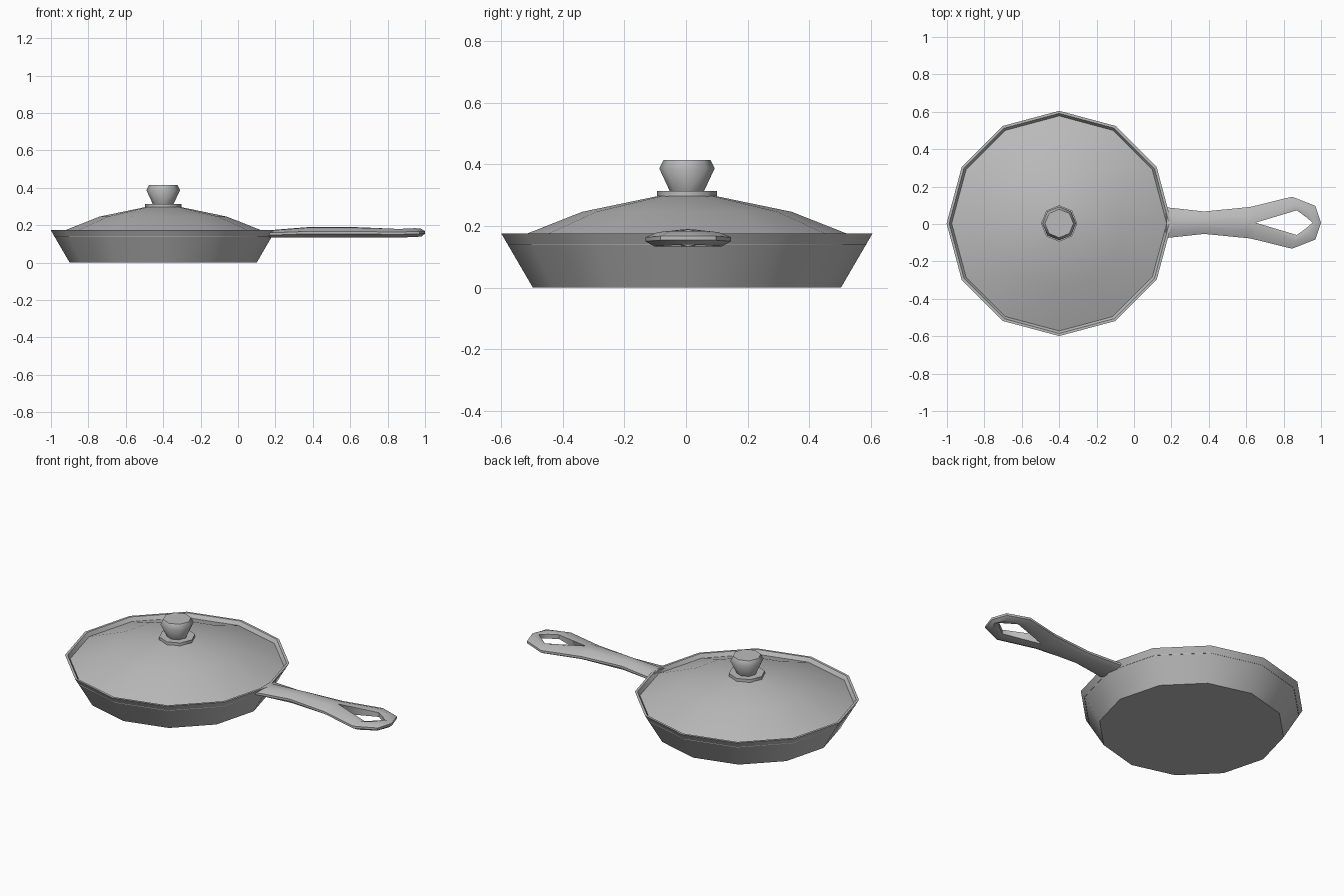
import bpy, bmesh, math

cube = bpy.data.objects.get("Cube")
if cube:
    bpy.data.objects.remove(cube, do_unlink=True)

# One grey metal for everything
metal = bpy.data.materials.new("grey metal")
metal.use_nodes = True
grey = (0.5, 0.5, 0.5, 1)
metal.diffuse_color = grey
metal.node_tree.nodes["Principled BSDF"].inputs["Base Color"].default_value = grey

PAN_X, PAN_Y = -0.4, 0.003


def finish(bm, name, location, angle):
    """Turn a bmesh into a smooth-shaded object with sharp corners."""
    bmesh.ops.recalc_face_normals(bm, faces=bm.faces)
    mesh = bpy.data.meshes.new(name)
    bm.to_mesh(mesh)
    bm.free()
    mesh.materials.append(metal)
    obj = bpy.data.objects.new(name, mesh)
    obj.location = location
    bpy.context.collection.objects.link(obj)
    bpy.ops.object.select_all(action="DESELECT")
    obj.select_set(True)
    bpy.context.view_layer.objects.active = obj
    bpy.ops.object.shade_smooth_by_angle(angle=math.radians(angle))
    return obj


def turned(name, profile, sides, angle):
    """Revolve a (radius, height) profile and close both ends."""
    bm = bmesh.new()
    rings = [[bm.verts.new((r * math.cos(math.tau * i / sides),
                            r * math.sin(math.tau * i / sides), z))
              for i in range(sides)] for r, z in profile]
    for a, b in zip(rings, rings[1:]):
        for i in range(sides):
            j = (i + 1) % sides
            bm.faces.new((a[i], a[j], b[j], b[i]))
    bm.faces.new(rings[0])
    bm.faces.new(rings[-1])
    return finish(bm, name, (PAN_X, PAN_Y, 0), angle)


# Twelve-sided pan, hollow with a thin rim
turned("pan_body", [(0.5, 0), (0.602, 0.175), (0.588, 0.175), (0.49, 0.015)], 12, 40)

# Domed lid sunk just inside the rim
turned("lid", [(0.583, 0.14), (0.583, 0.15), (0.34, 0.246), (0.09, 0.298)], 12, 40)

# Knob on its collar
turned("knob_collar", [(0.097, 0.293), (0.097, 0.314), (0.05, 0.314)], 8, 50)
turned("knob", [(0.055, 0.312), (0.09, 0.387), (0.076, 0.415)], 8, 50)

# Handle half: inner edge, outer edge (x, y), then ridge top and bottom height
stations = [
    ((0.175, 0), (0.165, 0.083), 0.174, 0.135),
    ((0.375, 0), (0.375, 0.06), 0.19, 0.134),
    ((0.62, 0), (0.62, 0.084), 0.19, 0.134),
    ((0.65, 0), (0.65, 0.091), 0.189, 0.134),
    ((0.87, 0.066), (0.845, 0.139), 0.183, 0.134),
    ((0.92, 0.03), (0.97, 0.09), 0.187, 0.137),
    ((0.955, 0), (1.0, 0), 0.186, 0.14),
]
HOLE_START = 3


def handle_ring(bm, index, inner, outer, top, bottom):
    """Section from inner top, over the outer edge, to inner bottom."""
    middle = (top + bottom) / 2
    dip = 0.012 if index > HOLE_START else 0
    shape = [(0, top - dip), (0.45, top - 0.003), (1, middle + 0.005),
             (1, middle - 0.008), (0.6, bottom), (0, bottom + dip)]
    return [bm.verts.new((inner[0] + (outer[0] - inner[0]) * t,
                          inner[1] + (outer[1] - inner[1]) * t, z))
            for t, z in shape]


bm = bmesh.new()
rings = [handle_ring(bm, i, *s) for i, s in enumerate(stations)]
for k, (a, b) in enumerate(zip(rings, rings[1:])):
    for i in range(5):
        bm.faces.new((a[i], a[i + 1], b[i + 1], b[i]))
    if k >= HOLE_START:
        bm.faces.new((a[5], a[0], b[0], b[5]))
bm.faces.new(rings[0])
handle = finish(bm, "handle", (0, 0.007, 0), 50)
mirror = handle.modifiers.new("Mirror", "MIRROR")
mirror.use_axis = (False, True, False)
mirror.use_clip = True
mirror.merge_threshold = 0.001
